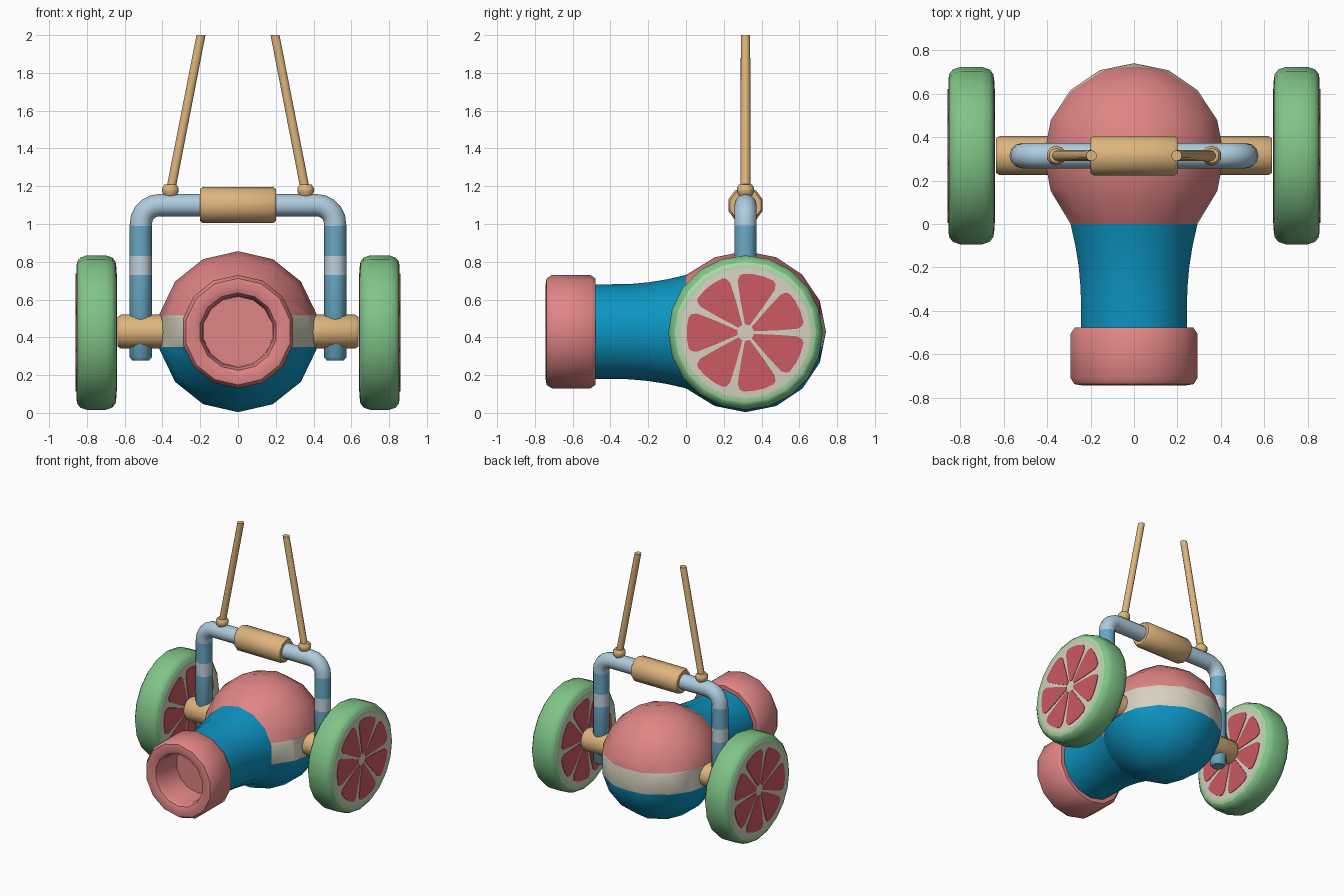
import bpy, bmesh
from math import sin, cos, pi, radians, hypot
from mathutils import Vector

if "Cube" in bpy.data.objects:
    bpy.data.objects.remove(bpy.data.objects["Cube"])


def mat(name, r, g, b):
    m = bpy.data.materials.new(name)
    lin = [c / 12.92 if c <= 0.04045 else ((c + 0.055) / 1.055) ** 2.4 for c in (r, g, b)]
    m.diffuse_color = (*lin, 1)
    m.use_nodes = True
    m.node_tree.nodes["Principled BSDF"].inputs["Base Color"].default_value = m.diffuse_color
    return m


PINK = mat("pink", 0.88, 0.52, 0.52)
BLUE = mat("deep_blue", 0.05, 0.58, 0.76)
CREAM = mat("cream", 0.84, 0.82, 0.75)
TAN = mat("tan", 0.87, 0.71, 0.49)
GREEN = mat("rind_green", 0.50, 0.77, 0.53)
PALE_GREEN = mat("pale_green", 0.68, 0.85, 0.66)
RED = mat("fruit_red", 0.80, 0.35, 0.39)
STEEL = mat("steel_blue", 0.41, 0.66, 0.77)
LIGHT = mat("light_blue", 0.68, 0.80, 0.87)
BAND = mat("band_grey", 0.76, 0.82, 0.86)

CY, CZ = 0.315, 0.43  # axle line


def lathe(bm, profile, axis, centre, n):
    """Revolve (radius, position) points about the x, y or z axis."""
    c = Vector(centre)
    rings = []
    for r, h in profile:
        ring = []
        for i in range(n):
            u, v = r * sin(2 * pi * i / n), r * cos(2 * pi * i / n)
            p = {'x': (h, u, v), 'y': (u, h, v), 'z': (u, v, h)}[axis]
            ring.append(bm.verts.new(c + Vector(p)))
        rings.append(ring)
    for a, b in zip(rings, rings[1:]):
        for i in range(n):
            j = (i + 1) % n
            bm.faces.new((a[i], a[j], b[j], b[i]))
    bmesh.ops.remove_doubles(bm, verts=bm.verts, dist=1e-5)


def finish(bm, name, mats, rule=None, angle=40):
    bmesh.ops.recalc_face_normals(bm, faces=bm.faces)
    if rule:
        for f in bm.faces:
            f.material_index = rule(f.calc_center_median())
    me = bpy.data.meshes.new(name)
    bm.to_mesh(me)
    bm.free()
    for m in mats:
        me.materials.append(m)
    ob = bpy.data.objects.new(name, me)
    bpy.context.collection.objects.link(ob)
    bpy.ops.object.select_all(action='DESELECT')
    ob.select_set(True)
    bpy.context.view_layer.objects.active = ob
    bpy.ops.object.shade_smooth_by_angle(angle=radians(angle))
    return ob


def turned(name, profile, axis, centre, n, m):
    bm = bmesh.new()
    lathe(bm, profile, axis, centre, n)
    return finish(bm, name, [m])


# round body, open at the neck, cut into three colour zones by height
bm = bmesh.new()
arc = [(0.426 * sin(radians(a)), 0.426 * cos(radians(a)))
       for a in (0, 22.5, 45, 67.5, 90, 112.5)]
lathe(bm, arc + [(0.30, -CY)], 'y', (0, CY, CZ), 14)
for z in (0.35, 0.515):
    bmesh.ops.bisect_plane(bm, geom=bm.verts[:] + bm.edges[:] + bm.faces[:],
                           plane_co=(0, 0, z), plane_no=(0, 0, 1))
finish(bm, "body", [BLUE, CREAM, PINK], lambda c: 0 if c.z < 0.35 else 1 if c.z < 0.515 else 2)

# flared neck and hollow muzzle
turned("neck", [(0.30, 0), (0.277, -0.1), (0.261, -0.2), (0.252, -0.3), (0.25, -0.49)],
       'y', (0, 0, CZ), 14, BLUE)
turned("muzzle", [(0.23, -0.478), (0.28, -0.478), (0.30, -0.505), (0.30, -0.71), (0.282, -0.738),
                  (0.24, -0.745), (0.205, -0.73), (0.19, -0.69), (0.185, -0.50), (0, -0.50)],
       'y', (0, 0, CZ), 14, PINK)


# fruit slice wheels
def wheel_rule(c):
    r = hypot(c.y - CY, c.z - 0.425)
    return 0 if r > 0.372 else 1 if r > 0.345 else 2


def wedge_plate(bm, x0, x1, mid):
    half = pi / 7
    side = [(0.045, 0.007), (0.17, 0.012), (0.275, 0.02), (0.302, 0.036)]  # radius, gap
    left = [(r, half - g / r) for r, g in side]
    crown = [(0.312, half * k) for k in (0.6, 0.2, -0.2, -0.6)]
    pts = left + crown + [(r, -a) for r, a in reversed(left)]
    lo, hi = [[bm.verts.new((x, CY + r * cos(mid + a), 0.425 + r * sin(mid + a)))
               for r, a in pts] for x in (x0, x1)]
    bm.faces.new(lo)
    bm.faces.new(hi)
    for i in range(len(pts)):
        j = (i + 1) % len(pts)
        bm.faces.new((lo[i], lo[j], hi[j], hi[i]))


for s, side in ((1, "right"), (-1, "left")):
    cx = 0.75 * s
    half = [(0, 0.106), (0.345, 0.106), (0.375, 0.102), (0.397, 0.085), (0.409, 0.05)]
    bm = bmesh.new()
    lathe(bm, half + [(r, -h) for r, h in reversed(half)], 'x', (cx, CY, 0.425), 20)
    finish(bm, side + "_wheel", [GREEN, PALE_GREEN, CREAM], wheel_rule)
    bm = bmesh.new()
    for d in (1, -1):
        for k in range(7):
            wedge_plate(bm, cx + d * 0.104, cx + d * 0.110, 2 * pi * (k + 0.5) / 7)
    finish(bm, side + "_wheel_wedges", [RED], angle=20)

    # axle stub
    turned(side + "_axle", [(0, 0.38), (0.09, 0.38), (0.09, 0.62), (0.078, 0.637), (0, 0.637)]
           if s > 0 else
           [(0, -0.38), (0.09, -0.38), (0.09, -0.62), (0.078, -0.637), (0, -0.637)],
           'x', (0, CY, CZ), 12, TAN)

    # rope and its knot, cut level at the top
    turned(side + "_knot", [(0, -0.04), (0.034, -0.03), (0.046, -0.008), (0.046, 0.012),
                            (0.034, 0.03), (0, 0.036)], 'z', (0.358 * s, CY, 1.178), 10, TAN)
    bm = bmesh.new()
    lathe(bm, [(0, 1.17), (0.026, 1.17), (0.025, 2.0), (0, 2.0)], 'z', (0, CY, 0), 10)
    for v in bm.verts:
        v.co.x += s * (0.358 - (v.co.z - 1.17) / 0.83 * 0.162)
    finish(bm, side + "_rope", [TAN])

# bent tube frame: path of (x, z, tube radius) for one half, then mirrored
path = [(0.515, 0.278, 0.045), (0.515, 0.295, 0.059), (0.515, 0.73, 0.059),
        (0.515, 0.83, 0.059), (0.515, 0.99, 0.059)]
path += [(0.415 + 0.1 * cos(radians(a)), 1.0 + 0.1 * sin(radians(a)), 0.059)
         for a in (18, 36, 54, 72, 90)]
path += [(-x, z, r) for x, z, r in reversed(path)]
bm = bmesh.new()
rings = []
for i, (x, z, r) in enumerate(path):
    a, b = path[max(i - 1, 0)], path[min(i + 1, len(path) - 1)]
    t = Vector((b[0] - a[0], 0, b[1] - a[1])).normalized()
    nrm = Vector((t.z, 0, -t.x))
    rings.append([bm.verts.new(Vector((x, CY, z)) + r * (cos(k * pi / 6) * nrm
                  + sin(k * pi / 6) * Vector((0, 1, 0)))) for k in range(12)])
for a, b in zip(rings, rings[1:]):
    for k in range(12):
        bm.faces.new((a[k], a[(k + 1) % 12], b[(k + 1) % 12], b[k]))
bm.faces.new(rings[0])
bm.faces.new(rings[-1])
finish(bm, "frame", [STEEL, BAND, LIGHT],
       lambda c: 2 if c.z > 0.99 else 1 if 0.73 < c.z < 0.83 else 0)

# grip on the top bar
turned("grip", [(0, -0.2), (0.085, -0.2), (0.096, -0.185), (0.096, 0.185), (0.085, 0.2), (0, 0.2)],
       'x', (0, CY, 1.1), 10, TAN)
